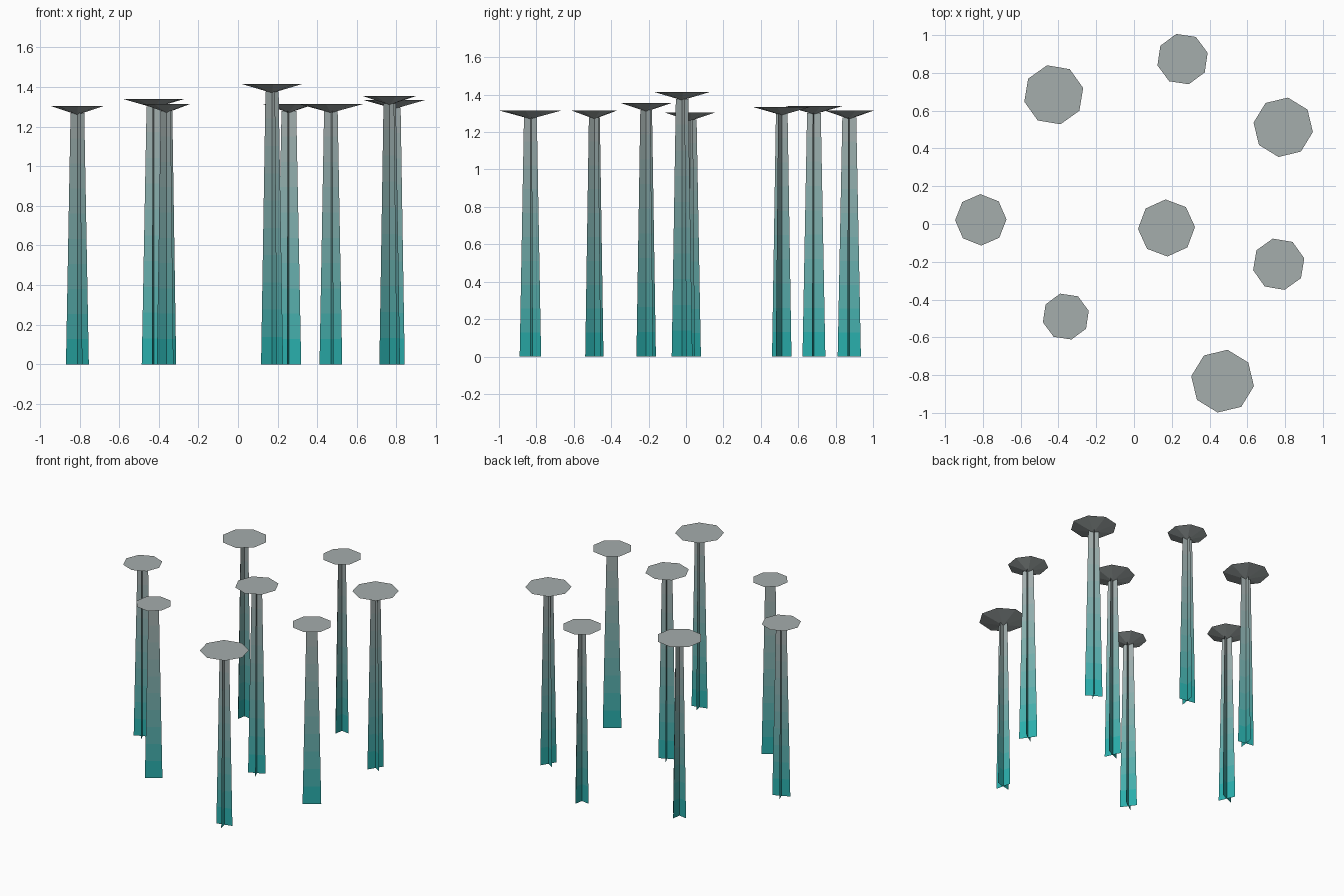
import bpy, bmesh
from math import radians, cos, sin, pi

if "Cube" in bpy.data.objects:
    bpy.data.objects.remove(bpy.data.objects["Cube"])

BANDS = 10          # colour steps from teal foot to grey top
CAP_DEPTH = 0.045   # height of the shallow inverted cone


def material(name, rgb):
    m = bpy.data.materials.new(name)
    m.diffuse_color = (*rgb, 1)
    m.use_nodes = True
    m.node_tree.nodes["Principled BSDF"].inputs["Base Color"].default_value = m.diffuse_color
    return m


TEAL, GREY = (0.004, 0.42, 0.41), (0.376, 0.418, 0.414)
stem_mats = []
for i in range(BANDS):
    t = (i + 0.5) / BANDS
    stem_mats.append(material(f"stem_band_{i}", [a + (b - a) * t for a, b in zip(TEAL, GREY)]))
cap_mat = material("cap_grey", GREY)


def make_stem(i, x, y, height, half, angle):
    """Two crossed tapering sheets, banded for the colour fade."""
    bm = bmesh.new()
    for a in (angle, angle + pi / 2):
        rows = []
        for k in range(BANDS + 1):
            t = k / BANDS
            h = half * (1 - 0.4 * t)
            rows.append([bm.verts.new((s * h * cos(a), s * h * sin(a), height * t)) for s in (-1, 1)])
        for k in range(BANDS):
            lo, hi = rows[k], rows[k + 1]
            bm.faces.new((lo[0], lo[1], hi[1], hi[0])).material_index = k
    mesh = bpy.data.meshes.new(f"stem_{i}")
    bm.to_mesh(mesh)
    bm.free()
    for m in stem_mats:
        mesh.materials.append(m)
    ob = bpy.data.objects.new(f"stem_{i}", mesh)
    ob.location = (x, y, 0)
    bpy.context.collection.objects.link(ob)


def make_cap(i, x, y, top, radius, angle):
    """Flat-topped eight-sided cone pointing down."""
    bpy.ops.mesh.primitive_cone_add(vertices=8, radius1=0, radius2=radius, depth=CAP_DEPTH,
                                    location=(x, y, top - CAP_DEPTH / 2), rotation=(0, 0, angle))
    ob = bpy.context.object
    ob.name = f"cap_{i}"
    ob.data.materials.append(cap_mat)


# x, y, top height, cap radius, cap turn, stem turn, stem half width
STALKS = [
    (0.257, 0.873, 1.315, 0.137, 14, -9.5, 0.063),
    (-0.425, 0.684, 1.34, 0.160, 13, -9.5, 0.062),
    (0.79, 0.512, 1.335, 0.159, 36, -31.5, 0.061),
    (-0.811, 0.022, 1.305, 0.136, 1, 23.5, 0.063),
    (0.172, -0.021, 1.415, 0.151, 2, 24.5, 0.061),
    (0.766, -0.213, 1.355, 0.139, 13, 35.5, 0.064),
    (-0.361, -0.49, 1.315, 0.125, 14, 35.5, 0.060),
    (0.469, -0.832, 1.315, 0.168, 36, 13.5, 0.059),
]
for i, (x, y, top, r, turn, stem_turn, half) in enumerate(STALKS, 1):
    make_stem(i, x, y, top - 0.037, half, radians(stem_turn))
    make_cap(i, x, y, top, r, radians(turn))
